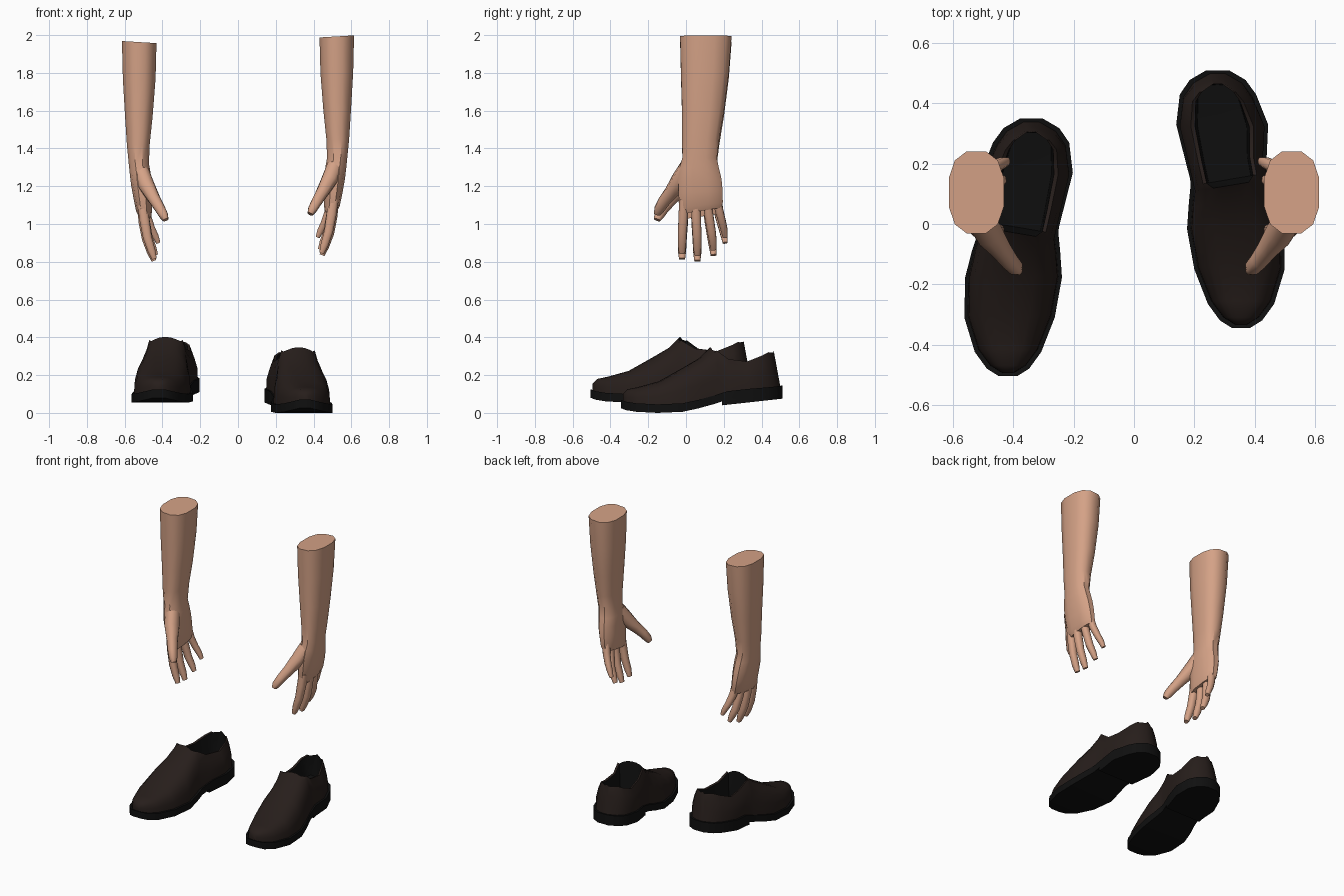
import bpy, bmesh, math
from mathutils import Vector

if "Cube" in bpy.data.objects:
    bpy.data.objects.remove(bpy.data.objects["Cube"])


def material(name, rgb):
    m = bpy.data.materials.new(name)
    m.diffuse_color = (*rgb, 1)
    m.use_nodes = True
    m.node_tree.nodes["Principled BSDF"].inputs["Base Color"].default_value = m.diffuse_color
    return m


SKIN = material("skin", (0.66, 0.36, 0.24))
LEATHER = material("dark_leather", (0.02, 0.013, 0.011))
BLACK = material("black_rubber", (0.005, 0.005, 0.005))


def loft(name, rings, place, mats, angle=40, mat_of=None):
    """Skin closed rings into a capped solid; place() moves it to its side."""
    bm = bmesh.new()
    vs = [[bm.verts.new(place(Vector(p))) for p in r] for r in rings]
    n = len(vs[0])
    for i in range(len(vs) - 1):
        for j in range(n):
            k = (j + 1) % n
            f = bm.faces.new((vs[i][j], vs[i][k], vs[i + 1][k], vs[i + 1][j]))
            if mat_of:
                f.material_index = mat_of(i, j)
    bm.faces.new(vs[0])
    bm.faces.new(vs[-1])
    bmesh.ops.recalc_face_normals(bm, faces=bm.faces)
    me = bpy.data.meshes.new(name)
    bm.to_mesh(me)
    bm.free()
    for m in mats:
        me.materials.append(m)
    me.shade_smooth()
    me.set_sharp_from_angle(angle=math.radians(angle))
    ob = bpy.data.objects.new(name, me)
    bpy.context.collection.objects.link(ob)
    return ob


def oval(n, power=0.8):
    """Unit rounded-box outline."""
    pts = []
    for i in range(n):
        a = 2 * math.pi * (i + 0.5) / n
        c, s = math.cos(a), math.sin(a)
        pts.append((math.copysign(abs(c) ** power, c), math.copysign(abs(s) ** power, s)))
    return pts


def digit(name, path, place):
    """Tube through (x, y, z, thickness, width) points."""
    pts = [Vector(p[:3]) for p in path]
    rings = []
    for i, p in enumerate(path):
        t = (pts[min(i + 1, len(pts) - 1)] - pts[max(i - 1, 0)]).normalized()
        side = (Vector((0, 1, 0)) - t * t.y).normalized()
        up = t.cross(side)
        rings.append([pts[i] + up * (u * p[3]) + side * (v * p[4]) for u, v in oval(8)])
    loft(name, rings, place, [SKIN], 50)


# forearm and palm rings: z, centre x, centre y, half x, half y, tilt in x, tilt in y
ARM = [
    (1.993, .523, .105, .094, .140, .06, 0),
    (1.80, .523, .100, .089, .130, 0, 0),
    (1.60, .525, .090, .075, .114, 0, 0),
    (1.45, .528, .078, .062, .101, 0, 0),
    (1.35, .525, .072, .055, .094, 0, 0),
    (1.30, .518, .070, .057, .106, 0, 0),
    (1.24, .513, .073, .055, .118, 0, 0),
    (1.17, .505, .077, .050, .120, 0, .05),
    (1.10, .497, .080, .043, .118, 0, .12),
    (1.07, .492, .082, .032, .108, 0, .15),
]
# digits of the +x hand
DIGITS = {
    "index_finger": [(.505, -.010, 1.13, .028, .027), (.495, -.014, 1.05, .028, .027),
                     (.480, -.019, .96, .025, .025), (.458, -.021, .89, .022, .023),
                     (.443, -.021, .845, .014, .017)],
    "middle_finger": [(.508, .050, 1.13, .028, .027), (.500, .054, 1.04, .028, .027),
                      (.485, .058, .95, .025, .025), (.461, .060, .88, .022, .023),
                      (.445, .060, .835, .014, .017)],
    "ring_finger": [(.503, .110, 1.13, .027, .026), (.492, .121, 1.05, .026, .025),
                    (.475, .135, .96, .024, .024), (.452, .143, .905, .021, .021),
                    (.435, .146, .865, .013, .016)],
    "little_finger": [(.495, .162, 1.14, .025, .024), (.482, .176, 1.07, .024, .023),
                      (.460, .192, 1.01, .021, .021), (.437, .203, .965, .018, .019),
                      (.422, .208, .93, .012, .014)],
    "thumb": [(.510, .015, 1.30, .045, .050), (.482, -.030, 1.23, .044, .050),
              (.445, -.080, 1.165, .034, .036), (.415, -.120, 1.115, .029, .031),
              (.393, -.144, 1.075, .025, .027), (.383, -.153, 1.052, .015, .018)],
}

# shoe stations: y, left x, right x, sole underside z, upper top z, open collar?, backward lean
SHOE = [
    (-.345, .325, .385, .025, .100, 0, 0),
    (-.320, .285, .425, .015, .125, 0, 0),
    (-.265, .245, .465, .006, .136, 0, 0),
    (-.150, .200, .500, .000, .167, 0, 0),
    (-.017, .176, .497, .006, .240, 0, 0),
    (.070, .182, .475, .025, .290, 0, 0),
    (.130, .188, .455, .042, .347, 0, 0),
    (.150, .186, .450, .047, .330, 1, 0),
    (.220, .168, .440, .070, .285, 1, 0),
    (.330, .140, .445, .082, .272, 1, 0),
    (.430, .152, .405, .090, .305, 1, .015),
    (.478, .185, .370, .095, .322, 1, .03),
    (.510, .240, .315, .100, .330, 0, .035),
]
CLOSED = [(-1, 0), (-.98, .4), (-.88, .68), (-.7, .86), (-.48, .95), (-.24, .99), (0, 1)]
OPEN = [(-1, 0), (-1, .4), (-.9, .72), (-.74, 1), (-.64, .98), (-.58, .22), (0, .2)]


def mirrored(half):
    return half + [(-u, v) for u, v in reversed(half[:-1])]


def upper_ring(st):
    y, xl, xr, zs, zt, is_open, lean = st
    cx, hx, zb = (xl + xr) / 2, (xr - xl) / 2 - .012, zs + .04
    y = .08 + (y - .08) * .975
    skew = .18 * max(0, 1 - abs(y - .14) / .15)
    return [(cx + u * hx, y - lean * v + skew * u * hx, zb + v * (zt - zb))
            for u, v in mirrored(OPEN if is_open else CLOSED)]


def slab_ring(y, xl, xr, low, high):
    return [(xl, y, low), (xr, y, low), (xr, y, high), (xl, y, high)]


for side, label in ((1, "left"), (-1, "right")):
    low = side < 0

    # arm: mirrored, one hangs slightly lower
    def arm_place(p):
        return Vector((side * p.x, p.y, p.z - (.03 if low else 0)))

    rings = [[(cx + u * hx, cy + v * hy, z + tx * u * hx + ty * v * hy) for u, v in oval(12)]
             for z, cx, cy, hx, hy, tx, ty in ARM]
    loft(label + "_forearm", rings, arm_place, [SKIN])
    for name, path in DIGITS.items():
        digit(f"{label}_{name}", path, arm_place)

    # shoe: mirrored, one is a step ahead and raised
    def shoe_place(p):
        return Vector((-p.x - .063, p.y - .16, p.z + .055)) if low else p

    loft(label + "_shoe_upper", [upper_ring(s) for s in SHOE], shoe_place, [LEATHER, BLACK], 50,
         lambda i, j: int(4 <= j <= 7 and i >= 6))
    loft(label + "_shoe_sole", [slab_ring(s[0], s[1], s[2], s[3], s[3] + .045) for s in SHOE],
         shoe_place, [BLACK])
    heel = [(.19, .176, .443, .06)] + [s[:4] for s in SHOE if s[0] > .2]
    loft(label + "_shoe_heel",
         [slab_ring(y, a, b, .04 + (y - .19) * .11, z + .01) for y, a, b, z in heel],
         shoe_place, [BLACK])
